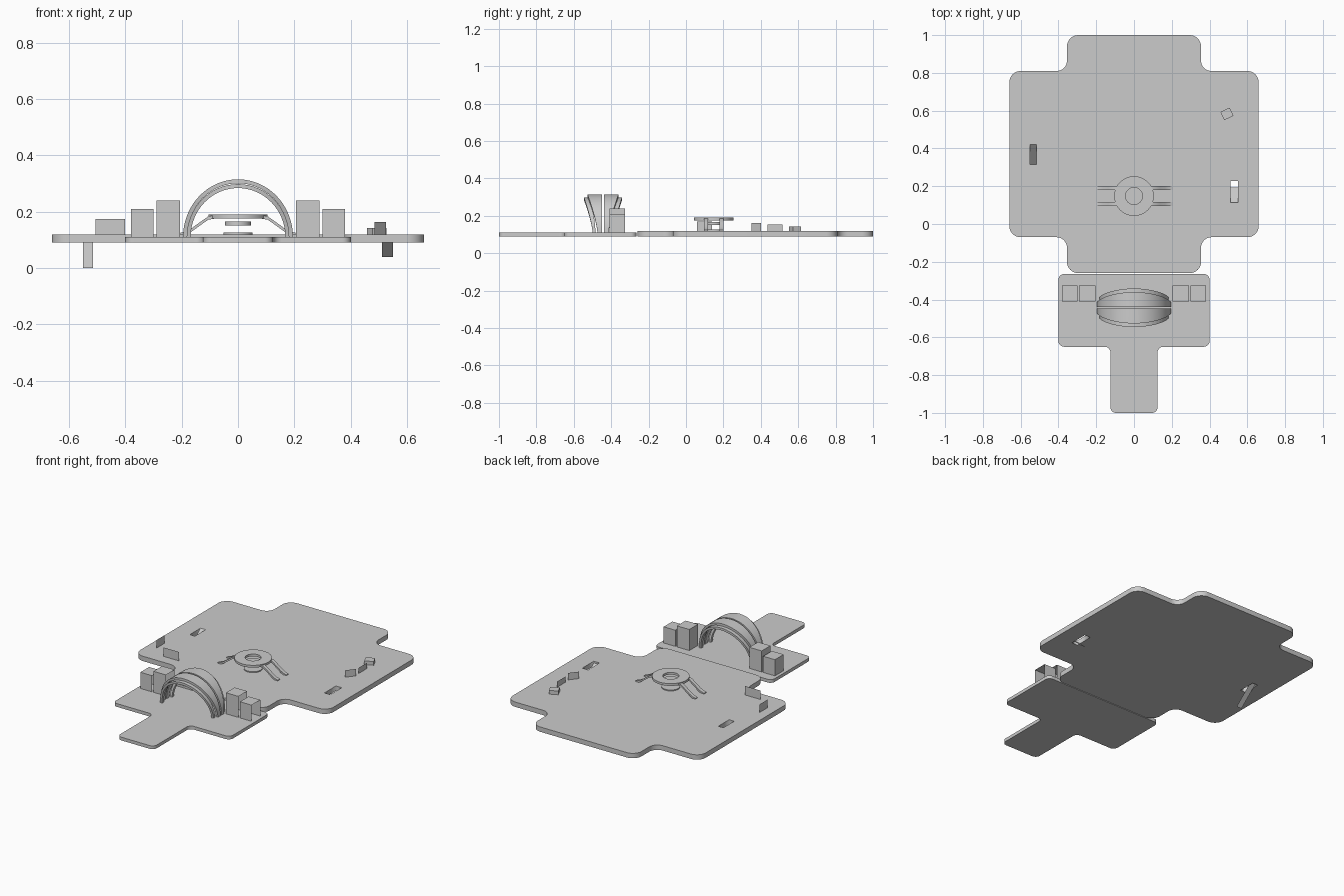
import bpy, bmesh, math
from mathutils import Vector

if "Cube" in bpy.data.objects:
    bpy.data.objects.remove(bpy.data.objects["Cube"])


def mesh_object(name, verts, faces):
    me = bpy.data.meshes.new(name)
    me.from_pydata(verts, [], faces)
    me.update()
    ob = bpy.data.objects.new(name, me)
    bpy.context.collection.objects.link(ob)
    return ob


def rounded(points, steps=8):
    """Fillet every (x, y, radius) corner of an outline."""
    out = []
    for i, (x, y, r) in enumerate(points):
        p = Vector((x, y))
        a = (Vector(points[i - 1][:2]) - p).normalized()
        b = (Vector(points[(i + 1) % len(points)][:2]) - p).normalized()
        if r == 0:
            out.append(p)
            continue
        c = p + (a + b) * r
        for k in range(steps + 1):
            t = k / steps * math.pi / 2
            out.append(c - b * r * math.cos(t) - a * r * math.sin(t))
    return out


def plate(name, outlines, z0, z1):
    """Flat slab from an outer outline plus optional hole outlines."""
    cu = bpy.data.curves.new(name, 'CURVE')
    cu.dimensions = '2D'
    cu.fill_mode = 'BOTH'
    cu.extrude = (z1 - z0) / 2
    for pts in outlines:
        sp = cu.splines.new('POLY')
        sp.points.add(len(pts) - 1)
        for q, p in zip(sp.points, pts):
            q.co = (p[0], p[1], 0, 1)
        sp.use_cyclic_u = True
    ob = bpy.data.objects.new(name, cu)
    ob.location.z = (z0 + z1) / 2
    bpy.context.collection.objects.link(ob)
    bpy.ops.object.select_all(action='DESELECT')
    ob.select_set(True)
    bpy.context.view_layer.objects.active = ob
    bpy.ops.object.convert(target='MESH')
    return bpy.context.object


def mirrored(half):
    return half + [(-x, y, r) for x, y, r in reversed(half)]


def rect(x0, x1, y0, y1):
    return [(x0, y0), (x1, y0), (x1, y1), (x0, y1)]


def box(name, x0, x1, y0, y1, z0, z1, skip=()):
    v = [(x, y, z) for z in (z0, z1) for x, y in rect(x0, x1, y0, y1)]
    f = {'bottom': (3, 2, 1, 0), 'top': (4, 5, 6, 7), 'front': (0, 1, 5, 4),
         'right': (1, 2, 6, 5), 'back': (2, 3, 7, 6), 'left': (3, 0, 4, 7)}
    return mesh_object(name, v, [q for k, q in f.items() if k not in skip])


def panel(name, a, b, z0, z1):
    """Single upright sheet between two plan points."""
    return mesh_object(name, [(*a, z0), (*b, z0), (*b, z1), (*a, z1)], [(0, 1, 2, 3)])


def band(name, sections):
    """Sweep four-cornered cross-sections into a closed strip."""
    v = [p for s in sections for p in s]
    f = [(3, 2, 1, 0)]
    n = len(sections)
    for i in range(n - 1):
        for k in range(4):
            a, b = i * 4 + k, i * 4 + (k + 1) % 4
            f.append((a, b, b + 4, a + 4))
    f.append(tuple(range(n * 4 - 4, n * 4)))
    ob = mesh_object(name, v, f)
    bm = bmesh.new()
    bm.from_mesh(ob.data)
    bmesh.ops.recalc_face_normals(bm, faces=bm.faces)
    bm.to_mesh(ob.data)
    bm.free()
    bpy.ops.object.select_all(action='DESELECT')
    ob.select_set(True)
    bpy.context.view_layer.objects.active = ob
    bpy.ops.object.shade_smooth_by_angle()
    return ob


def disc(name, r, y, z0, z1, hole=0):
    def ring(q):
        return [(q * math.cos(i * math.pi / 24), y + q * math.sin(i * math.pi / 24)) for i in range(48)]
    return plate(name, [ring(r)] + ([ring(hole)] if hole else []), z0, z1)


# main floor with two slots
main = mirrored([(0.355, -0.26, 0.06), (0.355, -0.07, 0.055), (0.66, -0.07, 0.06),
                 (0.66, 0.81, 0.06), (0.355, 0.81, 0.055), (0.355, 1.0, 0.06)])
plate("main_floor", [rounded(main), rect(-0.55, -0.515, 0.315, 0.42),
                     rect(0.51, 0.55, 0.115, 0.227)], 0.09, 0.12)

# entrance floor with walkway
entry = mirrored([(0.125, -1.0, 0.03), (0.125, -0.65, 0.03), (0.40, -0.65, 0.03), (0.40, -0.265, 0.03)])
plate("entrance_floor", [rounded(entry)], 0.09, 0.11)

# ramps dropping through the slots
mesh_object("left_ramp", [(-0.55, 0.28, 0), (-0.515, 0.28, 0), (-0.515, 0.42, 0.12), (-0.55, 0.42, 0.12)],
            [(0, 1, 2, 3)])
mesh_object("right_ramp", [(0.51, 0.115, 0.11), (0.55, 0.115, 0.11), (0.55, 0.192, 0.04), (0.51, 0.192, 0.04)],
            [(0, 1, 2, 3)])

# entrance blocks, open on one side
for side, s in (("left", -1), ("right", 1)):
    for part, a, b, top in (("inner", 0.205, 0.29, 0.24), ("outer", 0.30, 0.38, 0.21)):
        x0, x1 = sorted((s * a, s * b))
        box(f"{side}_{part}_block", x0, x1, -0.41, -0.325, 0.11, top, skip=("bottom", "right"))

# flared arches: (name, base edges, top edges, radius, crown height)
arches = [("tall_arch", (0.005, 0.030), (0.005, 0.083), 0.195, 0.205),
          ("low_arch", (0.040, 0.056), (0.066, 0.102), 0.182, 0.188)]
for name, base, top, r, h in arches:
    for side, s in (("front", -1), ("rear", 1)):
        secs = []
        for i in range(33):
            t = math.pi * i / 32
            w = math.sin(t) ** 1.4 if 0 < i < 32 else 0
            y0, y1 = (-0.4435 + s * (b + (c - b) * w) for b, c in zip(base, top))
            pt = [(q * math.cos(t), 0.11 + k * math.sin(t)) for q, k in ((r, h), (r - 0.014, h - 0.014))]
            (xo, zo), (xi, zi) = pt
            secs.append([(xo, y0, zo), (xo, y1, zo), (xi, y1, zi), (xi, y0, zi)])
        band(f"{side}_{name}", secs)

# central ring table on curved legs
CY = 0.148
disc("table_ring", 0.105, CY, 0.176, 0.19, 0.045)
disc("hanging_disc", 0.046, CY, 0.152, 0.166)
disc("floor_disc", 0.052, CY, 0.11, 0.126)
leg_path = [(0.085, 0.187), (0.105, 0.184), (0.135, 0.163), (0.165, 0.141), (0.185, 0.130), (0.205, 0.125)]
for sx in (-1, 1):
    for sy in (-1, 1):
        y0, y1 = CY + sy * 0.042 - 0.011, CY + sy * 0.042 + 0.011
        band("table_leg", [[(sx * x, y0, z), (sx * x, y1, z), (sx * x, y1, z - 0.012), (sx * x, y0, z - 0.012)]
                           for x, z in leg_path])

# upright panels along the sides
panel("left_front_panel", (-0.505, -0.005), (-0.40, -0.005), 0.12, 0.175)
panel("left_side_panel", (-0.60, 0.06), (-0.60, 0.14), 0.12, 0.17)
panel("right_angled_panel", (0.485, 0.35), (0.525, 0.40), 0.12, 0.163)
panel("right_side_panel", (0.52, 0.435), (0.52, 0.517), 0.12, 0.155)

# small turned crate
crate = box("crate", -0.027, 0.027, -0.024, 0.024, 0.12, 0.143)
crate.location = (0.492, 0.583, 0)
crate.rotation_euler.z = math.radians(25)
